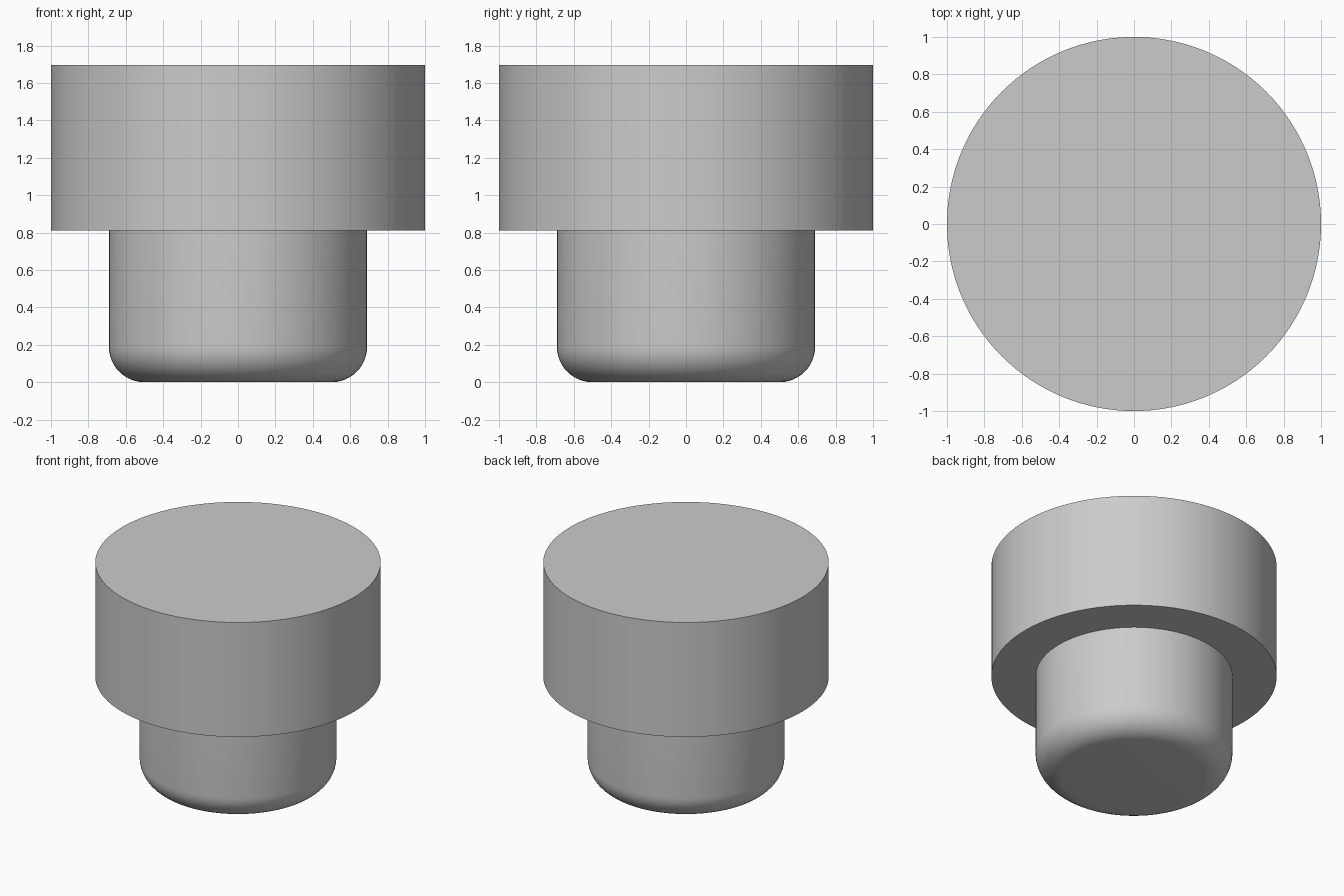
import bpy
import bmesh
from math import cos, sin, pi, radians
from mathutils import Matrix

cube = bpy.data.objects.get("Cube")
if cube:
    bpy.data.objects.remove(cube, do_unlink=True)

SEGMENTS = 128
STEM_RADIUS, FILLET = 0.69, 0.19
HEAD_BOTTOM, HEAD_TOP = 0.81, 1.695

grey = bpy.data.materials.new("plain grey")
grey.use_nodes = True
colour = (0.6, 0.6, 0.6, 1)
grey.diffuse_color = colour
grey.node_tree.nodes["Principled BSDF"].inputs["Base Color"].default_value = colour


def lathe(name, profile):
    """Revolve a (radius, height) profile around z; end points get flat caps."""
    bm = bmesh.new()
    rings = []
    for r, z in profile:
        ring = bmesh.ops.create_circle(
            bm, segments=SEGMENTS, radius=r, matrix=Matrix.Translation((0, 0, z)))
        rings.append(ring["verts"])
    for low, high in zip(rings, rings[1:]):
        for i in range(SEGMENTS):
            j = (i + 1) % SEGMENTS
            bm.faces.new((low[i], low[j], high[j], high[i]))
    for ring in (rings[0], rings[-1]):
        bm.faces.new(ring)
    bmesh.ops.recalc_face_normals(bm, faces=bm.faces)
    mesh = bpy.data.meshes.new(name)
    bm.to_mesh(mesh)
    bm.free()
    mesh.materials.append(grey)
    obj = bpy.data.objects.new(name, mesh)
    bpy.context.collection.objects.link(obj)
    bpy.ops.object.select_all(action="DESELECT")
    obj.select_set(True)
    bpy.context.view_layer.objects.active = obj
    bpy.ops.object.shade_smooth_by_angle(angle=radians(30))
    return obj


# Narrow stem with a rounded bottom rim
steps = 12
rim = [(STEM_RADIUS - FILLET + FILLET * sin(a), FILLET - FILLET * cos(a))
       for a in (pi / 2 * i / steps for i in range(steps + 1))]
lathe("stem", rim + [(STEM_RADIUS, HEAD_BOTTOM)])

# Wide cylindrical head
lathe("head", [(1, HEAD_BOTTOM), (1, HEAD_TOP)])
